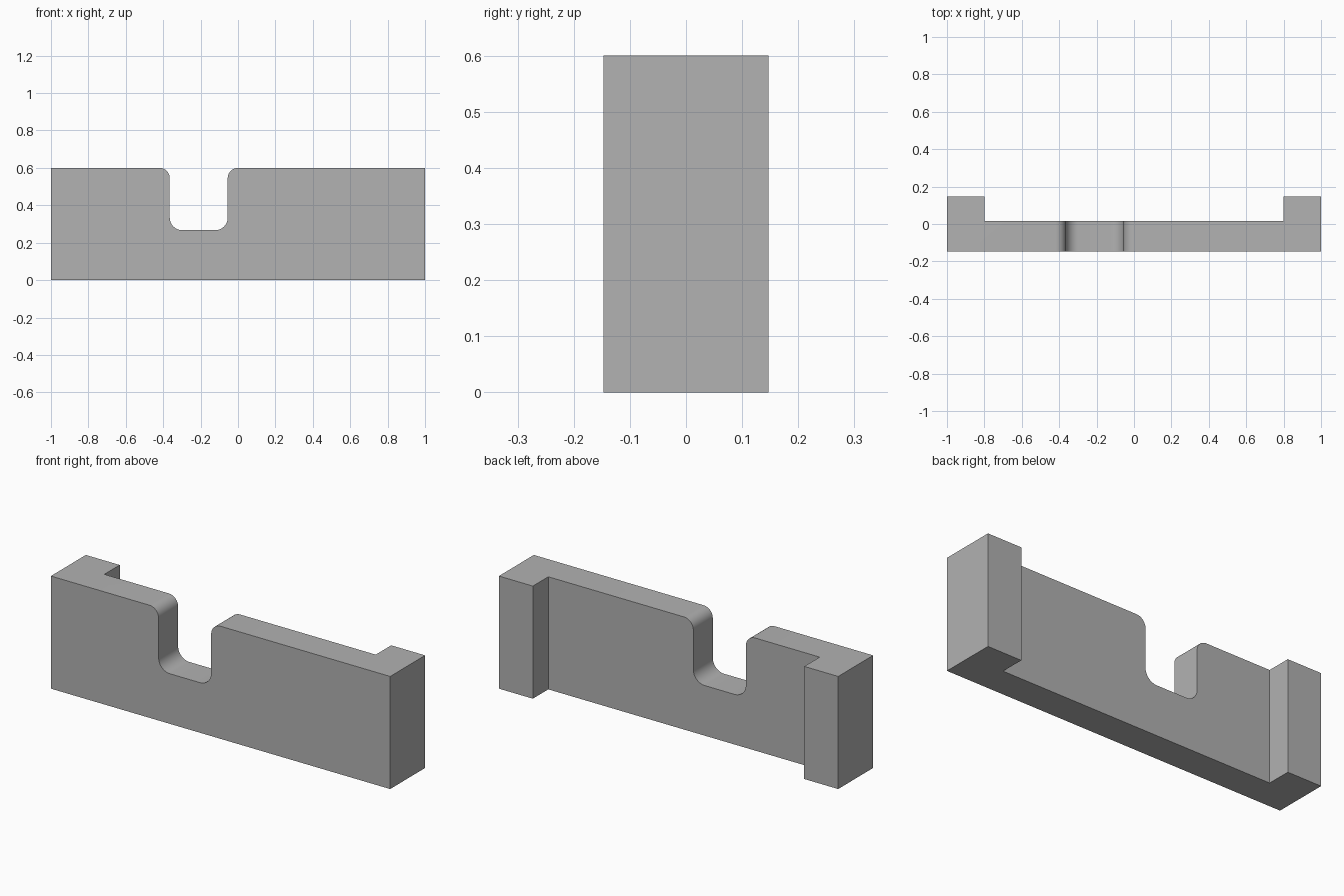
import bpy, bmesh
from math import cos, sin, pi, radians

if "Cube" in bpy.data.objects:
    bpy.data.objects.remove(bpy.data.objects["Cube"], do_unlink=True)

HEIGHT = 0.60
FRONT, BACK, WALL_BACK = -0.147, 0.147, 0.017
POST_INNER = 0.80
NOTCH_LEFT, NOTCH_RIGHT, NOTCH_FLOOR = -0.365, -0.055, 0.267
LIP_R, FLOOR_R = 0.055, 0.067

grey = bpy.data.materials.new("plain grey")
grey.use_nodes = True
colour = (0.445, 0.445, 0.445, 1)
grey.diffuse_color = colour
grey.node_tree.nodes["Principled BSDF"].inputs["Base Color"].default_value = colour


def extrude(name, points, vector):
    """Solid made by sweeping a flat outline along a vector."""
    bm = bmesh.new()
    face = bm.faces.new([bm.verts.new(p) for p in points])
    swept = bmesh.ops.extrude_face_region(bm, geom=[face])
    verts = [g for g in swept["geom"] if isinstance(g, bmesh.types.BMVert)]
    bmesh.ops.translate(bm, verts=verts, vec=vector)
    bmesh.ops.recalc_face_normals(bm, faces=bm.faces)
    mesh = bpy.data.meshes.new(name)
    bm.to_mesh(mesh)
    bm.free()
    mesh.materials.append(grey)
    obj = bpy.data.objects.new(name, mesh)
    bpy.context.collection.objects.link(obj)
    return obj


def arc(cx, cz, r, start, end, steps=12):
    angles = [radians(start + (end - start) * i / steps) for i in range(steps + 1)]
    return [(cx + r * cos(a), cz + r * sin(a)) for a in angles]


# Wall with a rear post at each end, drawn as one plan outline
half = [(1, FRONT), (1, BACK), (POST_INNER, BACK), (POST_INNER, WALL_BACK)]
plan = half + [(-x, y) for x, y in reversed(half)]
wall = extrude("wall_with_end_posts", [(x, y, 0) for x, y in plan], (0, 0, HEIGHT))

# Rounded notch with flared lips, cut through the wall
lip_z, floor_z = HEIGHT - LIP_R, NOTCH_FLOOR + FLOOR_R
outline = [(NOTCH_LEFT - LIP_R, HEIGHT + 0.1)]
outline += arc(NOTCH_LEFT - LIP_R, lip_z, LIP_R, 90, 0)
outline += arc(NOTCH_LEFT + FLOOR_R, floor_z, FLOOR_R, 180, 270)
outline += arc(NOTCH_RIGHT - FLOOR_R, floor_z, FLOOR_R, 270, 360)
outline += arc(NOTCH_RIGHT + LIP_R, lip_z, LIP_R, 180, 90)
outline += [(NOTCH_RIGHT + LIP_R, HEIGHT + 0.1)]
cutter = extrude("notch_cutter", [(x, -0.3, z) for x, z in outline], (0, 0.6, 0))
cutter.hide_render = True

cut = wall.modifiers.new("notch", "BOOLEAN")
cut.operation = "DIFFERENCE"
cut.solver = "EXACT"
cut.object = cutter
bpy.ops.object.select_all(action="DESELECT")
wall.select_set(True)
bpy.context.view_layer.objects.active = wall
bpy.ops.object.modifier_apply(modifier=cut.name)
bpy.data.objects.remove(cutter, do_unlink=True)

# Smooth the fillets, keep the block edges crisp
bpy.ops.object.shade_smooth_by_angle(angle=radians(30))
